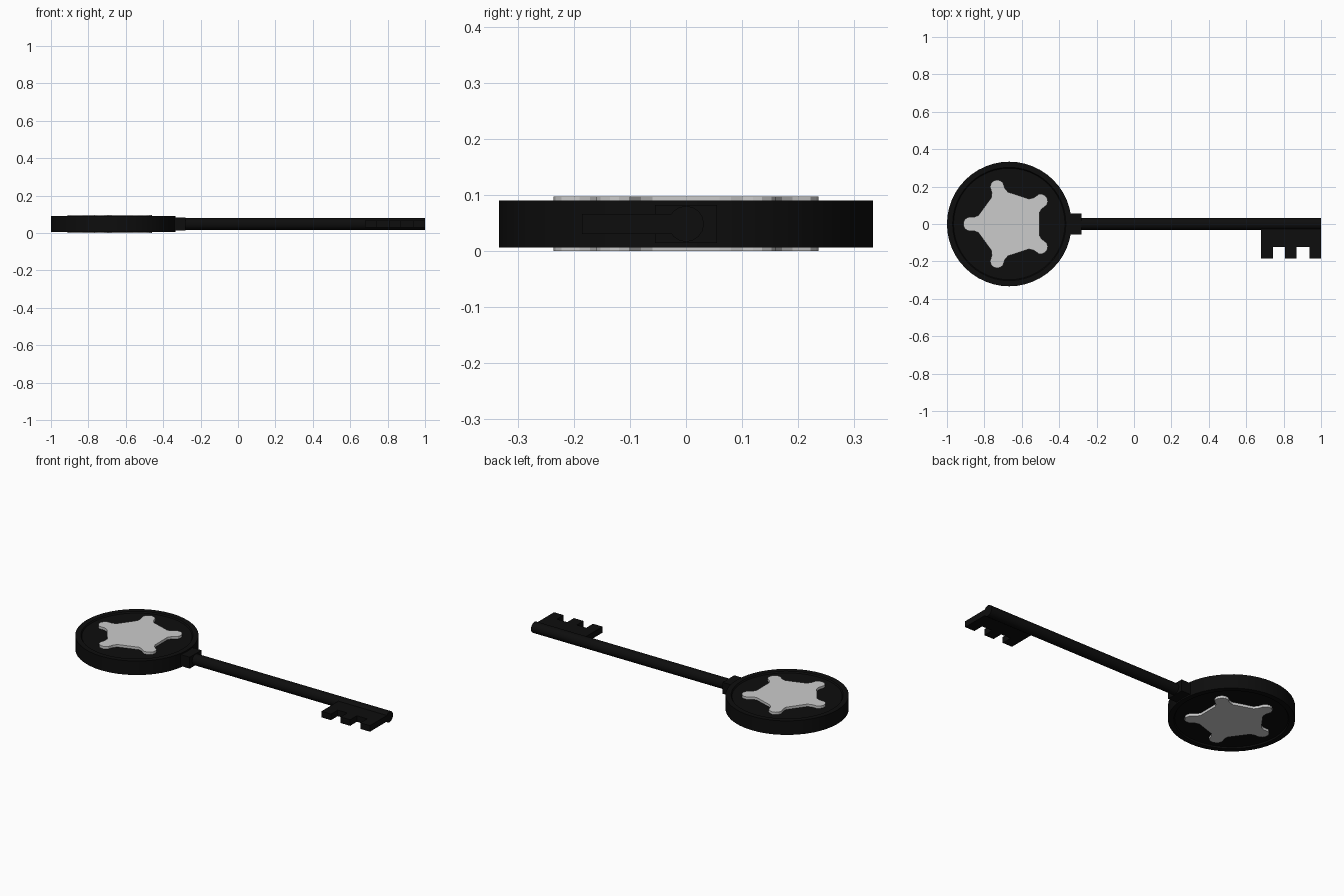
import bpy, bmesh, math

if "Cube" in bpy.data.objects:
    bpy.data.objects.remove(bpy.data.objects["Cube"])

MID = 0.0487       # height of the key's middle plane
CX = -0.667        # centre of the round bow

black = bpy.data.materials.new("black_metal")
black.diffuse_color = (0.004, 0.004, 0.004, 1)
black.use_nodes = True
black.node_tree.nodes["Principled BSDF"].inputs["Base Color"].default_value = black.diffuse_color


def finish(name, bm, mat=None, smooth=True):
    bmesh.ops.recalc_face_normals(bm, faces=bm.faces)
    me = bpy.data.meshes.new(name)
    bm.to_mesh(me)
    bm.free()
    ob = bpy.data.objects.new(name, me)
    bpy.context.collection.objects.link(ob)
    if mat:
        me.materials.append(mat)
    if smooth:
        bpy.ops.object.select_all(action='DESELECT')
        ob.select_set(True)
        bpy.context.view_layer.objects.active = ob
        bpy.ops.object.shade_smooth_by_angle(angle=math.radians(30))
    return ob


def prism(name, outline, half, mat=None):
    """Extrude an xy outline to +-half around the middle plane."""
    bm = bmesh.new()
    face = bm.faces.new([bm.verts.new((x, y, MID - half)) for x, y in outline])
    ext = bmesh.ops.extrude_face_region(bm, geom=[face])
    verts = [g for g in ext['geom'] if isinstance(g, bmesh.types.BMVert)]
    bmesh.ops.translate(bm, verts=verts, vec=(0, 0, 2 * half))
    return finish(name, bm, mat, smooth=False)


# Round bow: lathed disc with a raised rim on both faces
profile = [(0.298, 0.034), (0.303, 0.0417), (0.333, 0.0417)]
profile += [(r, -z) for r, z in reversed(profile)]
N = 48
bm = bmesh.new()
rings = [[bm.verts.new((CX + r * math.cos(2 * math.pi * i / N),
                        r * math.sin(2 * math.pi * i / N), MID + z))
          for i in range(N)] for r, z in profile]
for a, b in zip(rings, rings[1:]):
    for i in range(N):
        j = (i + 1) % N
        bm.faces.new((a[i], a[j], b[j], b[i]))
bm.faces.new(rings[0])
bm.faces.new(rings[-1])
finish("bow_disc", bm, black)

# Blunt five-armed star inlay, standing proud on both faces
half_arm = [(0.165, 0.046), (0.188, 0.037), (0.222, 0.036), (0.237, 0.025), (0.245, 0.010)]
arm = [(r, -t) for r, t in half_arm] + half_arm[::-1]
star = []
for k in range(5):
    a = math.pi + k * 2 * math.pi / 5
    c, s = math.cos(a), math.sin(a)
    star += [(CX + r * c - t * s, r * s + t * c) for r, t in arm]
prism("star_inlay", star, 0.0487)

# Collar between bow and shaft
prism("collar", [(-0.36, -0.055), (-0.28, -0.055), (-0.28, 0.055), (-0.36, 0.055)], 0.034, black)

# Round shaft
bm = bmesh.new()
bmesh.ops.create_cone(bm, cap_ends=True, segments=16, radius1=0.032, radius2=0.032, depth=1.34)
for v in bm.verts:
    x, y, z = v.co
    v.co = (z + 0.33, x, y + MID)
finish("shaft", bm, black)

# Toothed bit: three teeth hanging from a bar
bit = [(1.0, -0.01), (0.68, -0.01)]
for x0, x1 in ((0.68, 0.743), (0.806, 0.869), (0.937, 1.0)):
    bit += [(x0, -0.122), (x0, -0.185), (x1, -0.185), (x1, -0.122)]
bit.remove((0.68, -0.122))
bit.remove((1.0, -0.122))
prism("key_bit", bit, 0.018, black)
